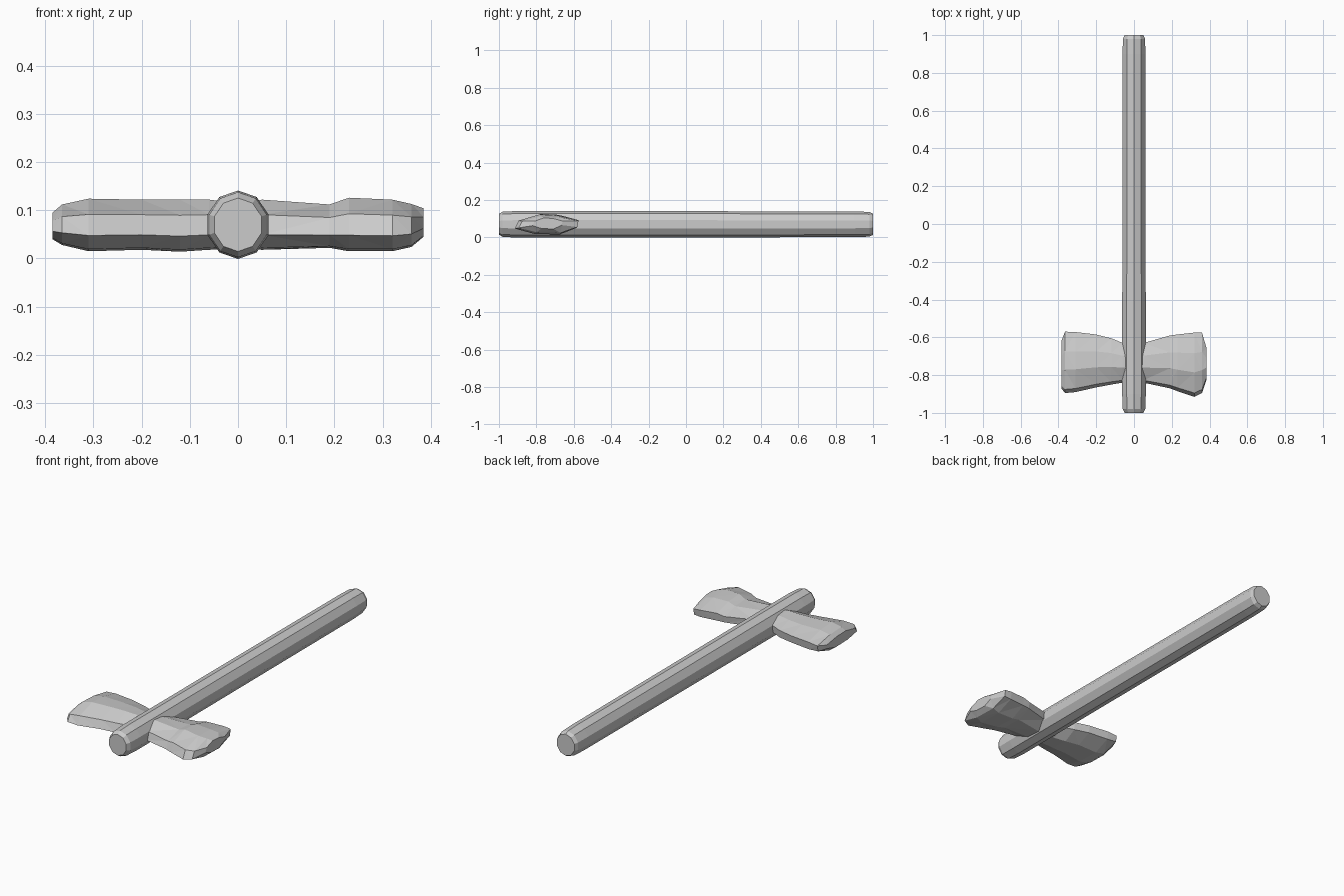
import bpy, bmesh, math

cube = bpy.data.objects.get("Cube")
if cube:
    bpy.data.objects.remove(cube, do_unlink=True)

stone = bpy.data.materials.new("light grey")
stone.use_nodes = True
stone.diffuse_color = (0.6, 0.6, 0.6, 1)
stone.node_tree.nodes["Principled BSDF"].inputs["Base Color"].default_value = (0.6, 0.6, 0.6, 1)


def loft(name, rings, triangulate=False):
    """Skin a list of equal-length point rings and cap both ends."""
    bm = bmesh.new()
    loops = [[bm.verts.new(p) for p in ring] for ring in rings]
    n = len(loops[0])
    for a, b in zip(loops, loops[1:]):
        for i in range(n):
            j = (i + 1) % n
            bm.faces.new((a[i], a[j], b[j], b[i]))
    bm.faces.new(loops[0])
    bm.faces.new(loops[-1])
    if triangulate:
        bmesh.ops.triangulate(bm, faces=bm.faces[:])
    bmesh.ops.recalc_face_normals(bm, faces=bm.faces[:])
    mesh = bpy.data.meshes.new(name)
    bm.to_mesh(mesh)
    bm.free()
    mesh.materials.append(stone)
    obj = bpy.data.objects.new(name, mesh)
    bpy.context.collection.objects.link(obj)
    return obj


# Handle: ten-sided shaft with worn, chamfered ends
def shaft_ring(y, scale):
    ring = []
    for k in range(10):
        a = math.radians(90 + 36 * k)
        ring.append((0.066 * scale * math.cos(a), y, 0.07 + 0.071 * scale * math.sin(a)))
    return ring


loft("handle", [shaft_ring(y, s) for y, s in
                ((-1, 0.78), (-0.98, 0.95), (-0.9, 1), (0.9, 0.97), (0.98, 0.93), (1, 0.8))])


# Head: faceted lens sections swept along x, one lobe on each side
def head_ring(x, front, back, low, high):
    # Points run round the section as fractions of its depth and height
    section = ((0, 0.3), (0.06, 0.7), (0.38, 1), (0.68, 0.95),
               (1, 0.72), (0.98, 0.35), (0.7, 0), (0.3, 0.04))
    return [(x, front + (back - front) * u, low + (high - low) * v) for u, v in section]


left_stations = ((0, -0.83, -0.64, 0.02, 0.115), (0.05, -0.84, -0.63, 0.018, 0.122),
                 (0.19, -0.87, -0.59, 0.022, 0.112), (0.23, -0.885, -0.585, 0.015, 0.126),
                 (0.32, -0.915, -0.575, 0.015, 0.122), (0.36, -0.895, -0.575, 0.024, 0.113),
                 (0.385, -0.82, -0.66, 0.045, 0.104))
right_stations = ((0, -0.83, -0.64, 0.02, 0.115), (-0.06, -0.84, -0.63, 0.018, 0.122),
                  (-0.12, -0.85, -0.605, 0.014, 0.122), (-0.2, -0.865, -0.585, 0.018, 0.122),
                  (-0.31, -0.89, -0.572, 0.015, 0.124), (-0.365, -0.895, -0.57, 0.028, 0.112),
                  (-0.385, -0.87, -0.62, 0.04, 0.095))
for name, stations in (("left_head", left_stations), ("right_head", right_stations)):
    loft(name, [head_ring(*s) for s in stations], triangulate=True)
